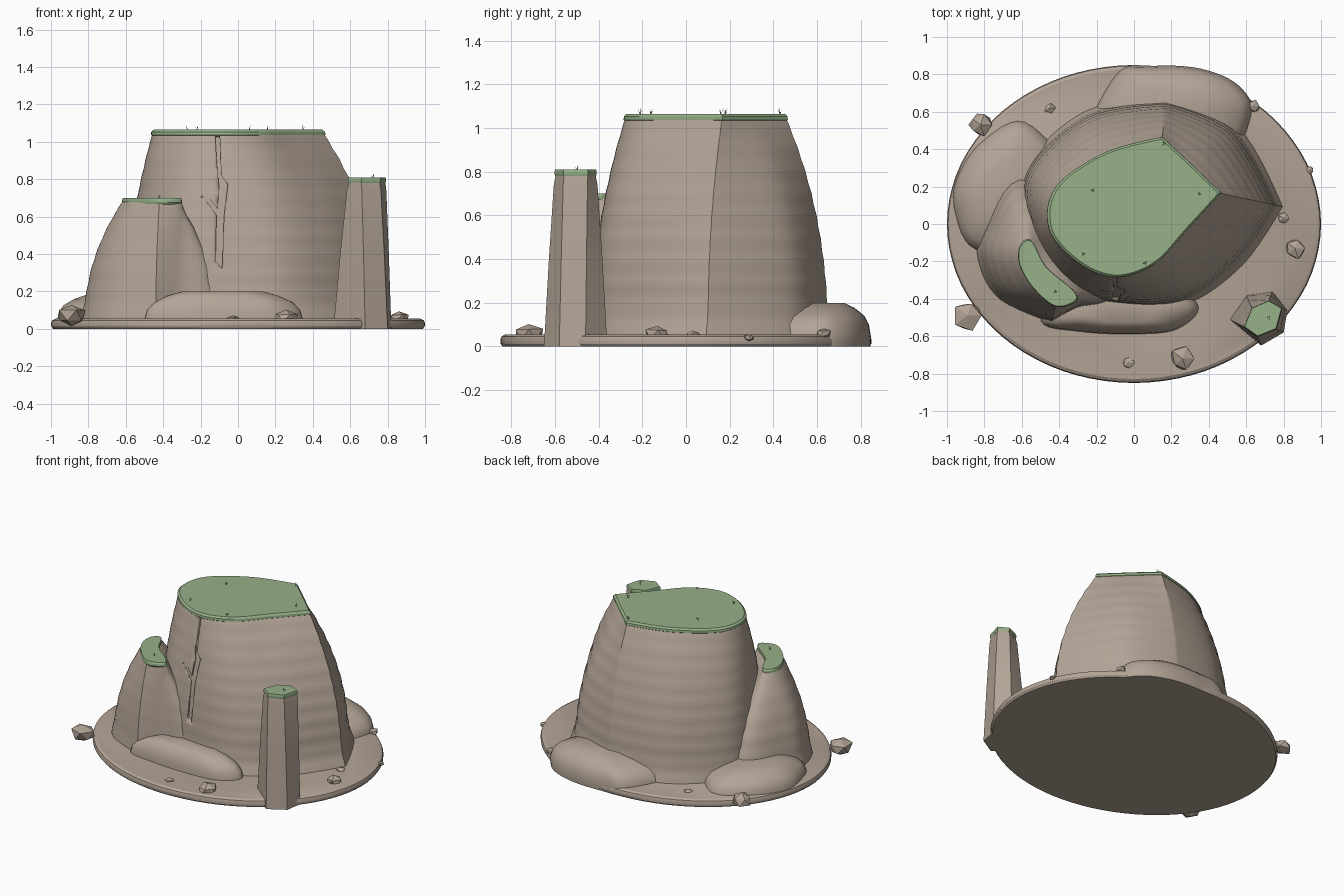
import bpy, bmesh, math, random
from mathutils import Vector

if "Cube" in bpy.data.objects:
    bpy.data.objects.remove(bpy.data.objects["Cube"])
random.seed(4)


def material(name, rgb):
    m = bpy.data.materials.new(name)
    m.use_nodes = True
    m.diffuse_color = (*rgb, 1)
    m.node_tree.nodes["Principled BSDF"].inputs["Base Color"].default_value = (*rgb, 1)
    return m


STONE = material("warm stone", (0.45, 0.37, 0.305))
GRASS = material("grass green", (0.31, 0.44, 0.25))


def finish(name, bm, mat, angle=30):
    bmesh.ops.recalc_face_normals(bm, faces=bm.faces)
    me = bpy.data.meshes.new(name)
    bm.to_mesh(me)
    bm.free()
    me.materials.append(mat)
    ob = bpy.data.objects.new(name, me)
    bpy.context.collection.objects.link(ob)
    bpy.ops.object.select_all(action='DESELECT')
    ob.select_set(True)
    bpy.context.view_layer.objects.active = ob
    bpy.ops.object.shade_smooth_by_angle(angle=math.radians(angle))
    return ob


def smooth_loop(keys, sub, corners=()):
    """Closed Hermite curve through the keys; corner keys stay sharp."""
    pts = [Vector(k) for k in keys]
    n = len(pts)
    tan = [Vector((0, 0)) if i in corners else (pts[(i + 1) % n] - pts[i - 1]) / 2
           for i in range(n)]
    out = []
    for i in range(n):
        j = (i + 1) % n
        for s in range(sub):
            t = s / sub
            h = t * t * (3 - 2 * t)
            out.append(pts[i] * (1 - h) + pts[j] * h
                       + tan[i] * t * (1 - t) ** 2 - tan[j] * t * t * (1 - t))
    return out


def loft(name, low, high, profile, mat, sub=6, corners=(), angle=30):
    """Stack of rings; each profile entry is (height, blend from low to high)."""
    a, b = (smooth_loop(k, sub, corners) for k in (low, high))
    bm = bmesh.new()
    rings = [[bm.verts.new((*p.lerp(q, f), z)) for p, q in zip(a, b)] for z, f in profile]
    n = len(a)
    for r, s in zip(rings, rings[1:]):
        for i in range(n):
            bm.faces.new((r[i], r[(i + 1) % n], s[(i + 1) % n], s[i]))
    bm.faces.new(rings[0][::-1])
    bm.faces.new(rings[-1])
    return finish(name, bm, mat, angle)


def cliff(height, power, bands, flare):
    """Steep wall, rounded over at the top, flared at the foot, with wavy strata."""
    rows = []
    for i in range(bands * 4 + 1):
        t = i / (bands * 4)
        foot = flare * max(0, 1 - t * height / .22) ** 2
        rows.append((height * t, t ** power - foot + .008 * math.sin(i * math.pi / 2)))
    return rows


def shrink(keys, k):
    c = sum((Vector(p) for p in keys), Vector((0, 0))) / len(keys)
    return [c.lerp(Vector(p), k) for p in keys]


def cap(name, keys, z, thick, sub=6, corners=()):
    loft(name, keys, shrink(keys, 0.8),
         [(z, 0.1), (z + thick * .3, -.08), (z + thick * .7, -.06), (z + thick, 0.1)],
         GRASS, sub, corners, 25)


# Round ground slab
rim = [(math.cos(i * math.pi / 8), 0.85 * math.sin(i * math.pi / 8)) for i in range(16)]
loft("ground_slab", rim, shrink(rim, 0.9),
     [(0, .12), (.012, .02), (.03, 0), (.045, .06), (.055, .25)], STONE, 5)

# Main mesa
mesa_low = [(.17, .65), (.53, .50), (.76, .10), (.55, -.20), (.25, -.41), (-.10, -.42),
            (-.37, -.34), (-.555, -.05), (-.57, .28), (-.25, .58)]
mesa_top = [(.15, .46), (.30, .32), (.46, .165), (.29, -.02), (.11, -.21), (-.10, -.28),
            (-.30, -.20), (-.45, -.02), (-.41, .20), (-.15, .38)]
mesa = loft("mesa", mesa_low, mesa_top, cliff(1.04, 2.3, 10, .2), STONE, 8, (0, 2))
cap("mesa_grass", mesa_top, 1.025, .04, 8, (0, 2))

# Forked crack carved into the front of the mesa
bm = bmesh.new()
cracks = [[(-.125, 1.08), (-.10, 1.08), (-.09, .82), (-.055, .77), (-.075, .60),
           (-.085, .32), (-.12, .36), (-.115, .60), (-.10, .75), (-.11, .85)],
          [(-.25, .70), (-.16, .705), (-.10, .63), (-.11, .60), (-.17, .685)]]
for outline in cracks:
    near = [bm.verts.new((x, -.7, z)) for x, z in outline]
    far = [bm.verts.new((x, -.395 + .13 * z ** 3, z)) for x, z in outline]
    n = len(near)
    bm.faces.new(near)
    far_face = bm.faces.new(far[::-1])
    for i in range(n):
        bm.faces.new((near[i], far[i], far[(i + 1) % n], near[(i + 1) % n]))
    bmesh.ops.triangulate(bm, faces=[far_face])
cutter = finish("crack_cutter", bm, STONE)
cutter.hide_render = True
cutter.hide_set(True)
cut = mesa.modifiers.new("crack", 'BOOLEAN')
cut.operation = 'DIFFERENCE'
cut.solver = 'EXACT'
cut.use_self = True
cut.object = cutter

# Lower shoulder beside the mesa
shoulder_low = [(-.80, -.04), (-.81, -.22), (-.70, -.40), (-.44, -.52), (-.31, -.45),
                (-.10, -.36), (-.25, .10), (-.62, .25)]
shoulder_top = [(-.61, -.12), (-.61, -.22), (-.54, -.34), (-.42, -.44), (-.31, -.41),
                (-.33, -.35), (-.47, -.23), (-.55, -.09)]
loft("shoulder", shoulder_low, shoulder_top, cliff(.68, 2.2, 6, .15), STONE, 6, (3,))
cap("shoulder_grass", shoulder_top, .665, .035)

# Low ledge and rubble mounds round the foot
ledge = [(-.50, -.52), (-.30, -.575), (.0, -.59), (.24, -.56), (.34, -.42), (.0, -.25), (-.4, -.3)]
back = [(-.10, .80), (.10, .845), (.36, .83), (.56, .74), (.63, .58), (.45, .35), (-.2, .45)]
side = [(-.96, .06), (-.95, .24), (-.82, .44), (-.58, .55), (-.35, .25), (-.50, -.15), (-.85, -.14)]
for name, keys, h, top in (("front_ledge", ledge, .20, .5), ("back_mound", back, .20, .35),
                           ("side_mound", side, .18, .4)):
    loft(name, keys, shrink(keys, top),
         [(0, .03), (h * .2, 0), (h * .5, .08), (h * .7, .25), (h * .88, .6), (h, 1)],
         STONE, angle=45)

# Free standing pillar
pillar_low = [(.51, -.51), (.60, -.38), (.74, -.36), (.82, -.46), (.80, -.58), (.68, -.65)]
pillar_top = [(.59, -.55), (.63, -.45), (.72, -.41), (.79, -.45), (.76, -.56), (.66, -.60)]
loft("pillar", pillar_low, pillar_top, [(0, 0), (.4, .45), (.74, .9), (.79, 1.1)], STONE, 1, angle=20)
cap("pillar_grass", pillar_top, .78, .03, 1)

# Scattered rocks: x, y, height of centre, radius
for i, (x, y, z, r) in enumerate([
        (-.89, -.49, .07, .085), (-.82, .53, .06, .065), (.26, -.72, .055, .07), (-.03, -.74, .05, .035),
        (.86, -.13, .055, .058), (.80, .03, .05, .035), (-.45, .62, .05, .03), (.64, .63, .06, .035),
        (.94, .29, .04, .025)]):
    bm = bmesh.new()
    bmesh.ops.create_icosphere(bm, subdivisions=1, radius=r)
    for v in bm.verts:
        v.co = v.co * random.uniform(.8, 1.15)
        v.co = Vector((x + v.co.x, y + v.co.y, max(z + v.co.z * .75, 0)))
    finish(f"rock_{i + 1}", bm, STONE, 15)

# Tiny grass tufts
for i, (x, y, z) in enumerate([(-.27, -.16, 1.06), (.06, -.21, 1.06), (.16, .43, 1.06),
                               (-.22, .18, 1.06), (.35, .16, 1.06), (.72, -.50, .80),
                               (-.42, -.36, .695)]):
    bm = bmesh.new()
    for k in range(3):
        a = k * 2.1 + i
        side_v = Vector((-math.sin(a), math.cos(a), 0)) * .003
        root = Vector((x, y, z))
        tip = root + Vector((math.cos(a) * .012, math.sin(a) * .012, .03))
        bm.faces.new([bm.verts.new(p) for p in (root - side_v, root + side_v, tip)])
    finish(f"grass_tuft_{i + 1}", bm, GRASS)
